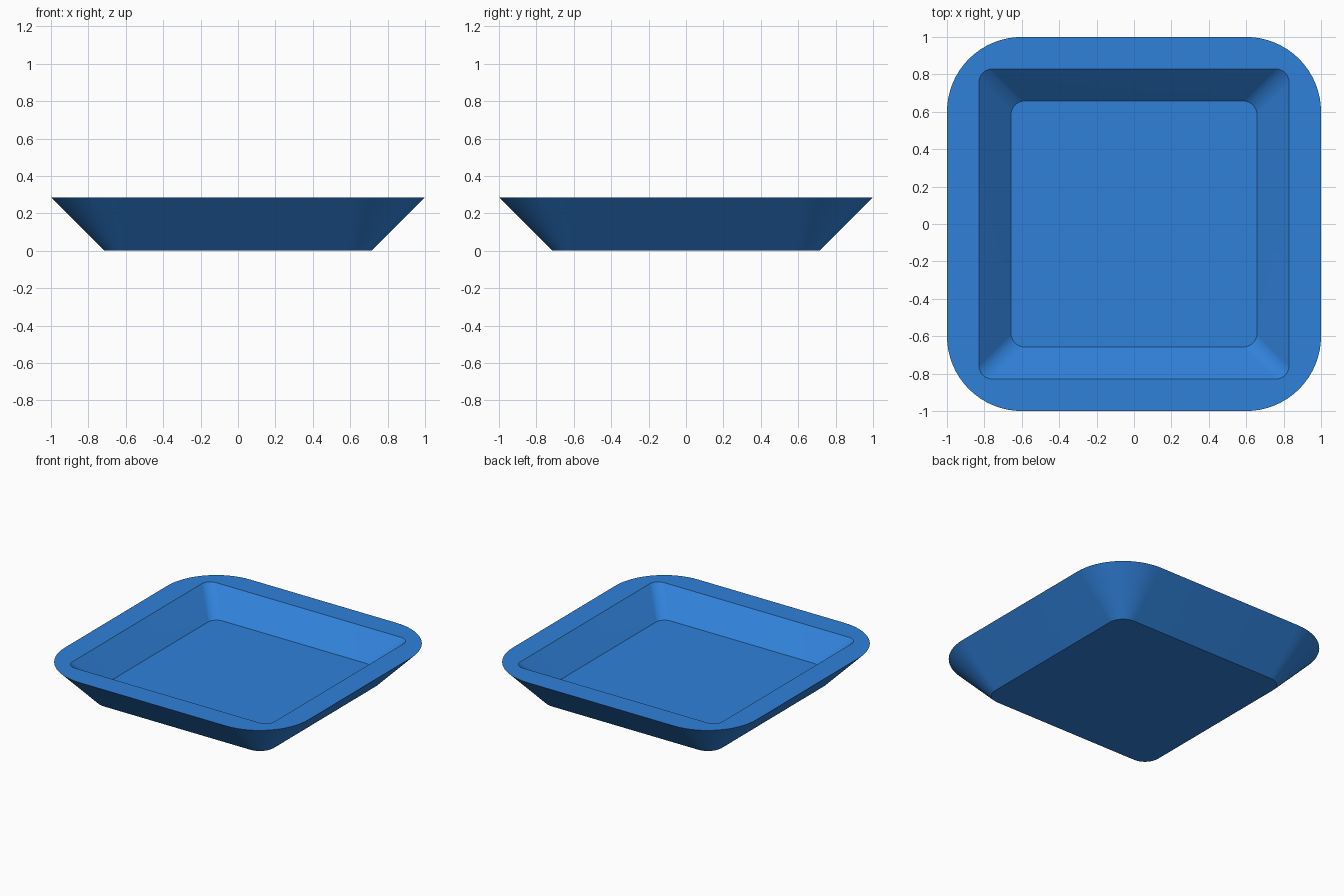
import bpy, bmesh, math

if "Cube" in bpy.data.objects:
    bpy.data.objects.remove(bpy.data.objects["Cube"])

SEG = 16  # segments per rounded corner


def rounded_square(bm, half, radius, z):
    """Ring of vertices around a rounded square at height z."""
    ring = []
    for k in range(4):
        mid = math.radians(45 + 90 * k)
        cx = math.copysign(half - radius, math.cos(mid))
        cy = math.copysign(half - radius, math.sin(mid))
        for i in range(SEG + 1):
            a = math.radians(90 * k + 90 * i / SEG)
            ring.append(bm.verts.new((cx + radius * math.cos(a),
                                      cy + radius * math.sin(a), z)))
    return ring


# (half width, corner radius, height): outer foot, outer rim, inner rim, floor
sections = [
    (0.714, 0.114, 0.0),
    (1.0, 0.4, 0.286),
    (0.829, 0.0715, 0.286),
    (0.657, 0.0715, 0.114),
]

bm = bmesh.new()
rings = [rounded_square(bm, *s) for s in sections]

# Walls and flat rim
for lower, upper in zip(rings, rings[1:]):
    n = len(lower)
    for i in range(n):
        j = (i + 1) % n
        bm.faces.new((lower[i], lower[j], upper[j], upper[i]))

# Underside and inner floor
bm.faces.new(rings[0][::-1])
bm.faces.new(rings[-1])
bmesh.ops.recalc_face_normals(bm, faces=bm.faces)

mesh = bpy.data.meshes.new("square_dish")
bm.to_mesh(mesh)
bm.free()
dish = bpy.data.objects.new("square_dish", mesh)
bpy.context.collection.objects.link(dish)

# Blue finish
blue = bpy.data.materials.new("blue")
blue.diffuse_color = (0.03, 0.22, 0.7, 1)
blue.use_nodes = True
blue.node_tree.nodes["Principled BSDF"].inputs["Base Color"].default_value = blue.diffuse_color
mesh.materials.append(blue)

bpy.context.view_layer.objects.active = dish
dish.select_set(True)
bpy.ops.object.shade_smooth_by_angle(angle=math.radians(30))
